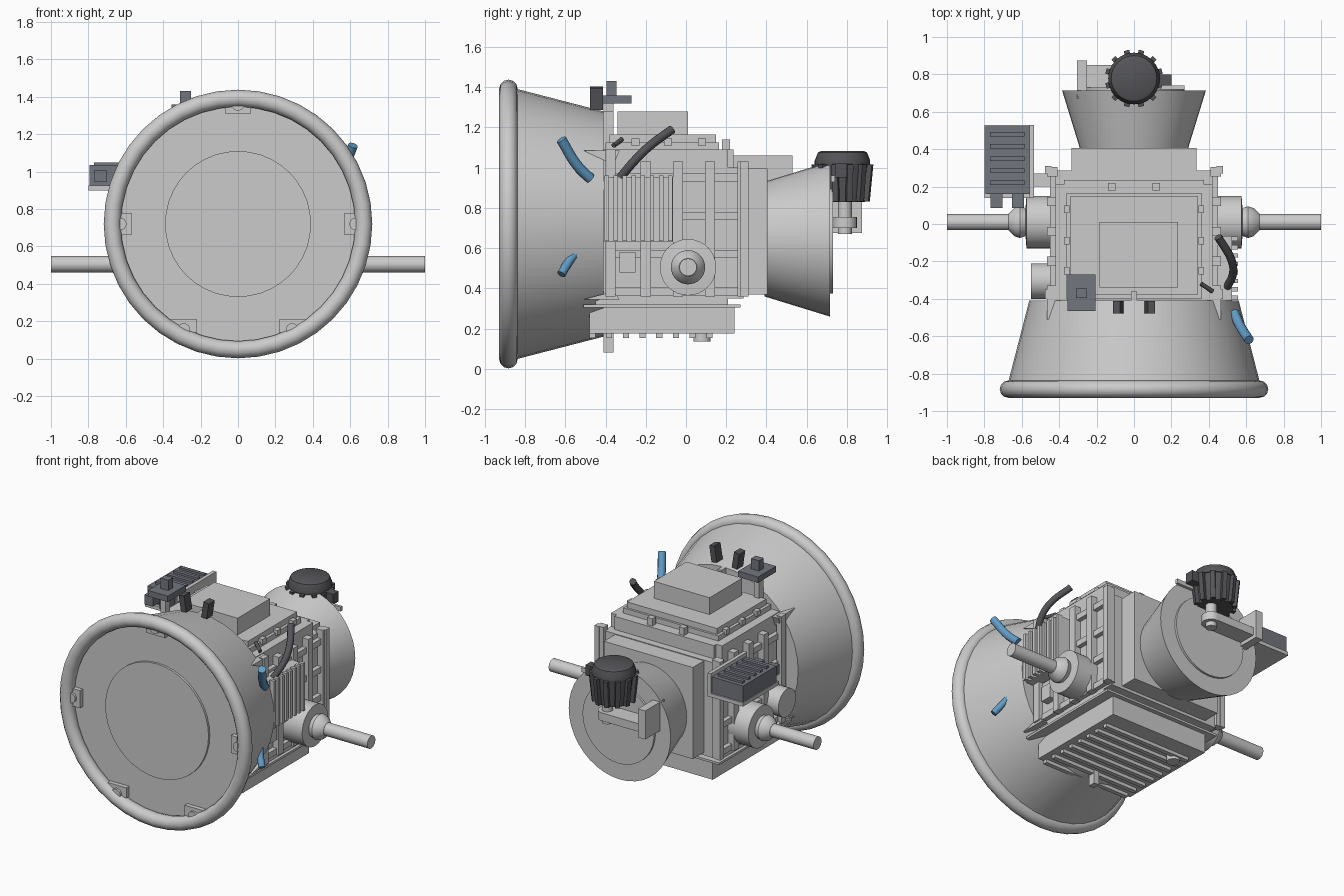
import bpy, bmesh, math
from mathutils import Vector, Matrix

if "Cube" in bpy.data.objects:
    bpy.data.objects.remove(bpy.data.objects["Cube"])

X, Y, Z = Vector((1, 0, 0)), Vector((0, 1, 0)), Vector((0, 0, 1))


def material(name, rgb):
    m = bpy.data.materials.new(name)
    m.diffuse_color = (*rgb, 1)
    m.use_nodes = True
    m.node_tree.nodes["Principled BSDF"].inputs["Base Color"].default_value = m.diffuse_color
    return m


DARK = material("dark_plastic", (0.09, 0.09, 0.10))
SLATE = material("slate_metal", (0.17, 0.18, 0.21))
BLUE = material("blue_hose", (0.12, 0.33, 0.56))


def finish(name, bm, mat=None, smooth=False):
    bmesh.ops.recalc_face_normals(bm, faces=bm.faces)
    me = bpy.data.meshes.new(name)
    bm.to_mesh(me)
    bm.free()
    if smooth:
        me.shade_smooth()
        me.set_sharp_from_angle(angle=math.radians(35))
    if mat:
        me.materials.append(mat)
    ob = bpy.data.objects.new(name, me)
    bpy.context.collection.objects.link(ob)
    return ob


def boxes(name, items, mat=None):
    """Each item is x0, x1, y0, y1, z0, z1."""
    bm = bmesh.new()
    for x0, x1, y0, y1, z0, z1 in items:
        m = Matrix.Translation(((x0 + x1) / 2, (y0 + y1) / 2, (z0 + z1) / 2))
        m = m @ Matrix.Diagonal((x1 - x0, y1 - y0, z1 - z0, 1))
        bmesh.ops.create_cube(bm, size=1, matrix=m)
    return finish(name, bm, mat)


def lathe(name, profile, origin, axis=Y, n=40, mat=None):
    """Profile is (radius, distance along axis)."""
    m = Matrix.Translation(origin) @ Z.rotation_difference(axis).to_matrix().to_4x4()
    bm = bmesh.new()
    rings = [[bm.verts.new(m @ Vector((r * math.cos(2 * math.pi * i / n), r * math.sin(2 * math.pi * i / n), t)))
              for i in range(n)] for r, t in profile]
    for a, b in zip(rings, rings[1:]):
        for i in range(n):
            j = (i + 1) % n
            bm.faces.new((a[i], a[j], b[j], b[i]))
    bm.faces.new(rings[0])
    bm.faces.new(rings[-1])
    return finish(name, bm, mat, True)


def hose(name, pts, r, mat):
    cu = bpy.data.curves.new(name, 'CURVE')
    cu.dimensions = '3D'
    cu.bevel_depth, cu.bevel_resolution, cu.use_fill_caps = r, 3, True
    cu.resolution_u = 6
    s = cu.splines.new('BEZIER')
    s.bezier_points.add(len(pts) - 1)
    for p, co in zip(s.bezier_points, pts):
        p.co = co
        p.handle_left_type = p.handle_right_type = 'AUTO'
    cu.materials.append(mat)
    bpy.context.collection.objects.link(bpy.data.objects.new(name, cu))


def both(x0, x1, *rest):
    return [(x0, x1, *rest), (-x1, -x0, *rest)]


# bell housing, front rim and cover
C = (0, 0, 0.72)
lathe("bell_housing", [(0.675, -0.86), (0.67, -0.835), (0.56, -0.41)], C)
lathe("front_disc", [(0.39, -0.875), (0.39, -0.855)], C)
bpy.ops.mesh.primitive_torus_add(major_radius=0.672, minor_radius=0.046, major_segments=40, minor_segments=12,
                                 location=(0, -0.883, 0.72), rotation=(math.pi / 2, 0, 0))
rim = bpy.context.object
rim.name = "bell_rim"
rim.data.shade_smooth()

# rim lugs with round bolts
boxes("rim_lugs", [(-0.07, 0.07, -0.89, -0.84, 1.31, 1.37)]
      + both(0.57, 0.64, -0.89, -0.84, 0.66, 0.78) + both(0.22, 0.36, -0.89, -0.84, 0.14, 0.21))
for i, (x, z) in enumerate([(0, 1.36), (0.63, 0.72), (-0.63, 0.72), (0.29, 0.155), (-0.29, 0.155)]):
    lathe(f"rim_bolt_{i}", [(0.034, -0.905), (0.034, -0.85)], (x, 0, z), n=16)

# gearbox body
boxes("gearbox_body", [(-0.42, 0.42, -0.45, 0.21, 0.32, 1.09)])
boxes("gearbox_rear_step", [(-0.42, 0.42, 0.21, 0.285, 0.35, 1.0)])
boxes("rear_block", [(-0.335, 0.335, 0.28, 0.405, 0.37, 0.995)])
boxes("rear_flange", [(-0.375, 0.375, 0.19, 0.235, 1.0, 1.09)])
boxes("top_lid", [(-0.36, 0.36, -0.40, 0.165, 1.09, 1.125), (-0.34, 0.34, -0.38, 0.15, 1.125, 1.165)])
boxes("top_box", [(-0.185, 0.235, -0.34, 0.01, 1.16, 1.28)])
boxes("lid_bolts", [b for y in (-0.25, -0.09, 0.08) for b in both(0.345, 0.375, y - 0.02, y + 0.02, 1.11, 1.145)]
      + both(0.1, 0.14, 0.18, 0.22, 1.09, 1.14))

# side ribs on both sides
ribs = []
for y in (-0.2, -0.04, 0.12, 0.28):
    ribs += both(0.41, 0.465, y - 0.025, y + 0.025, 0.36, 1.03)
for z in (0.95, 0.76, 0.57, 0.385):
    ribs += both(0.41, 0.45, -0.38, 0.29, z - 0.02, z + 0.02)
boxes("side_ribs", ribs)
boxes("side_posts", both(0.44, 0.475, -0.40, -0.35, 0.36, 1.09) + both(0.44, 0.475, 0.27, 0.31, 0.36, 1.03))
boxes("side_plate", [(0.41, 0.47, -0.33, -0.25, 0.48, 0.58)])

# gussets between bell and body
bm = bmesh.new()
for s in (-1, 1):
    for z, d in ((1.085, -0.07), (0.345, 0.04)):
        a, b = ([bm.verts.new((s * x, y, zz)) for y, zz in ((-0.51, z), (-0.33, z), (-0.36, z + d))]
                for x in (0.42, 0.465))
        bm.faces.new(a)
        bm.faces.new(b)
        for i in range(3):
            j = (i + 1) % 3
            bm.faces.new((a[i], a[j], b[j], b[i]))
finish("gussets", bm)
boxes("bell_tabs", [(-0.02, 0.02, -0.41, -0.36, 0.08, 0.36), (-0.015, 0.015, -0.41, -0.36, 1.09, 1.28)])

# finned cooler on the right
boxes("side_cooler", [(0.44, 0.525, -0.41, -0.065, 0.63, 0.95)])
boxes("cooler_fins", [(0.52, 0.555, -0.405 + i * 0.045, -0.383 + i * 0.045, 0.635, 0.96) for i in range(8)])

# axle hubs and shafts
for s, side in ((1, "right"), (-1, "left")):
    lathe(f"{side}_axle_hub", [(0.14, 0.40), (0.14, 0.575), (0.075, 0.58), (0.085, 0.61), (0.075, 0.64),
                               (0.045, 0.67)], (0, 0.01, 0.505), X * s, 32)
    lathe(f"{side}_axle", [(0.043, 0.6), (0.043, 1.0)], (0, 0.01, 0.505), X * s, 24)
lathe("left_motor", [(0.095, 0.41), (0.095, 0.55)], (0, -0.305, 0.54), -X, 24)

# oil pan with bottom fins and drain plug
boxes("pan_flange", both(0, 0.44, -0.51, 0.27, 0.305, 0.32)[:1] + [(-0.44, 0, -0.51, 0.27, 0.305, 0.32)])
boxes("oil_pan", [(-0.37, 0.37, -0.48, 0.24, 0.175, 0.31)])
boxes("pan_fins", [(-0.33, 0.33, -0.48 + i * 0.083, -0.45 + i * 0.083, 0.152, 0.18) for i in range(8)])
lathe("drain_plug", [(0.043, 0.135), (0.043, 0.18)], (-0.25, 0.08, 0), Z, 16)

# rear cone
lathe("rear_cone", [(0.285, 0.39), (0.385, 0.715)], (0, 0, 0.645))
lathe("rear_disc", [(0.27, 0.70), (0.27, 0.73)], (0, 0, 0.645))

# dark cap unit at the rear
cap = (0, 0.778, 0)
lathe("cap_body", [(0.112, 0.83), (0.132, 1.02)], cap, Z, 32, DARK)
lathe("cap_lid", [(0.138, 1.015), (0.138, 1.035), (0.122, 1.075), (0.108, 1.083)], cap, Z, 32, DARK)
bm = bmesh.new()
for i in range(12):
    m = (Matrix.Translation(cap) @ Matrix.Rotation(2 * math.pi * (i + 0.5) / 12, 4, 'Z')
         @ Matrix.Translation((0.131, 0, 0.925)) @ Matrix.Rotation(0.1, 4, 'Y') @ Matrix.Diagonal((0.03, 0.03, 0.185, 1)))
    bmesh.ops.create_cube(bm, size=1, matrix=m)
finish("cap_ribs", bm, DARK)
boxes("cap_connector", [(0.13, 0.2, 0.74, 0.8, 0.95, 1.02)], DARK)
boxes("connector_bracket", [(0.13, 0.27, 0.72, 0.74, 0.93, 0.96)])

# bracket arm below the cap
boxes("bracket_plate", [(-0.305, -0.25, 0.67, 0.875, 0.675, 0.87)])
boxes("bracket_arm", [(-0.26, 0.04, 0.73, 0.85, 0.70, 0.755)])
lathe("arm_end", [(0.06, 0.70), (0.06, 0.755)], (0.04, 0.79, 0), Z, 20)
lathe("arm_boss", [(0.035, 0.67), (0.035, 0.84)], (0.04, 0.79, 0), Z, 16)

# finned control unit on the left
boxes("control_unit", [(-0.795, -0.56, 0.16, 0.52, 0.92, 1.035)], SLATE)
boxes("control_fins", [(-0.77, -0.585, y - 0.012, y + 0.012, 1.03, 1.05) for y in (0.22, 0.285, 0.35, 0.415, 0.48)], SLATE)
boxes("control_plugs", [(x - 0.032, x + 0.032, 0.085, 0.17, 0.945, 1.01) for x in (-0.735, -0.62)], SLATE)
boxes("control_bracket", [(-0.56, -0.535, 0.14, 0.53, 0.9, 1.06), (-0.80, -0.54, 0.14, 0.53, 0.9, 0.925),
                          (-0.55, -0.41, 0.2, 0.27, 0.9, 0.95)])

# sensor and connector blocks on top of the bell
boxes("sensor_box", [(-0.355, -0.205, -0.465, -0.27, 1.32, 1.36), (-0.31, -0.25, -0.395, -0.345, 1.355, 1.43)], SLATE)
boxes("sensor_post", [(-0.3, -0.26, -0.41, -0.36, 1.05, 1.325)])
bm = bmesh.new()
for s in (-1, 1):
    m = (Matrix.Translation((s * 0.085, -0.445, 1.345)) @ Matrix.Rotation(s * 0.16, 4, 'Y')
         @ Matrix.Diagonal((0.04, 0.065, 0.11, 1)))
    bmesh.ops.create_cube(bm, size=1, matrix=m)
finish("connector_blocks", bm, DARK)

# hoses
hose("upper_blue_hose", [(0.535, -0.475, 0.945), (0.565, -0.54, 1.01), (0.615, -0.62, 1.14)], 0.026, BLUE)
hose("lower_blue_hose", [(0.535, -0.51, 0.61), (0.565, -0.57, 0.55), (0.615, -0.62, 0.47)], 0.022, BLUE)
hose("black_hose", [(0.45, -0.07, 1.19), (0.52, -0.19, 1.10), (0.53, -0.26, 1.03), (0.5, -0.335, 0.94)], 0.022, DARK)
hose("short_black_hose", [(0.36, -0.32, 1.14), (0.42, -0.36, 1.11)], 0.012, DARK)
